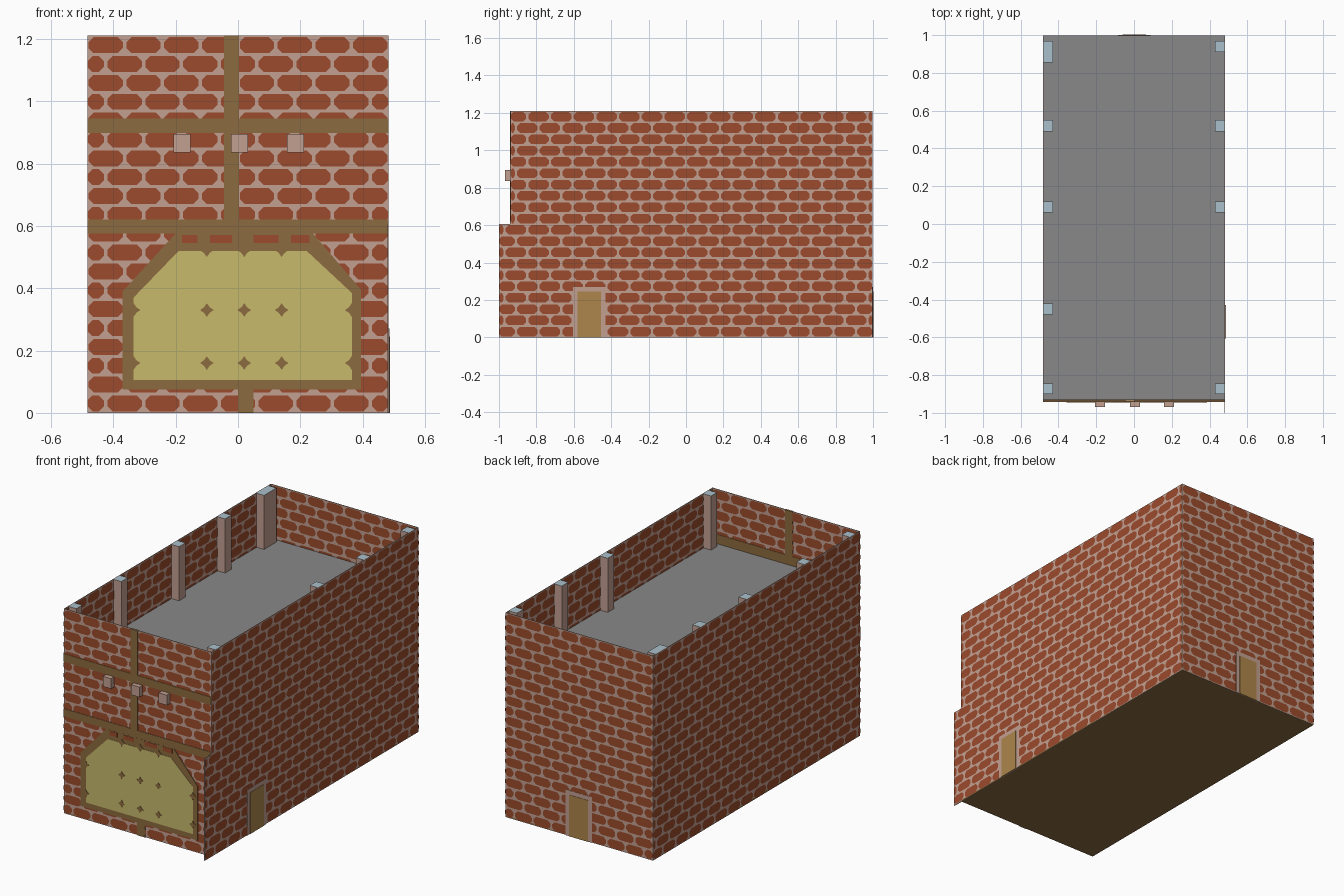
import bpy, bmesh
from mathutils import Vector

if "Cube" in bpy.data.objects:
    bpy.data.objects.remove(bpy.data.objects["Cube"])


def material(name, rgb):
    m = bpy.data.materials.new(name)
    m.diffuse_color = (*rgb, 1)
    m.use_nodes = True
    m.node_tree.nodes["Principled BSDF"].inputs["Base Color"].default_value = m.diffuse_color
    return m


BRICK = material("red brick", (0.33, 0.07, 0.025))
MORTAR = material("pink mortar", (0.54, 0.35, 0.28))
TIMBER = material("brown timber", (0.26, 0.145, 0.05))
GATE = material("yellow gate", (0.58, 0.49, 0.15))
DOOR = material("ochre door", (0.42, 0.24, 0.07))
ROOF = material("grey roof", (0.25, 0.25, 0.25))
CAP = material("pale blue cap", (0.40, 0.53, 0.60))

H, ROW, PITCH = 1.21, 0.0605, 0.97 / 8
X, BACK, FRONT, FIN, ROOF_Z = 0.483, 0.998, -0.938, -1.0, 0.89


class Side:
    """A vertical plane: u runs along the wall, z is up, off goes outward."""
    def __init__(self, origin, along, normal):
        self.o, self.d, self.n = Vector(origin), Vector(along), Vector(normal)

    def at(self, u, z, off):
        return self.o + self.d * u + self.n * off + Vector((0, 0, z))


front = Side((0, FRONT, 0), (1, 0, 0), (0, -1, 0))
back = Side((0, BACK, 0), (1, 0, 0), (0, 1, 0))
left = Side((-X, 0, 0), (0, 1, 0), (-1, 0, 0))
right = Side((X, 0, 0), (0, 1, 0), (1, 0, 0))


def finish(name, bm, mats):
    me = bpy.data.meshes.new(name)
    bm.to_mesh(me)
    bm.free()
    for m in mats:
        me.materials.append(m)
    ob = bpy.data.objects.new(name, me)
    bpy.context.collection.objects.link(ob)
    return ob


def add_prism(bm, side, pts, o0, o1):
    a = [bm.verts.new(side.at(u, z, o0)) for u, z in pts]
    b = [bm.verts.new(side.at(u, z, o1)) for u, z in pts]
    n = len(pts)
    fs = [bm.faces.new(a), bm.faces.new(b)]
    fs += [bm.faces.new((a[i], a[(i + 1) % n], b[(i + 1) % n], b[i])) for i in range(n)]
    bmesh.ops.recalc_face_normals(bm, faces=fs)


def prism(name, side, pts, o0, o1, mat):
    bm = bmesh.new()
    add_prism(bm, side, pts, o0, o1)
    return finish(name, bm, [mat])


def rect(u0, u1, z0, z1):
    return [(u0, z0), (u1, z0), (u1, z1), (u0, z1)]


def box(name, x0, x1, y0, y1, z0, z1, mat, top=None):
    bm = bmesh.new()
    add_prism(bm, Side((0, 0, 0), (1, 0, 0), (0, 1, 0)), rect(x0, x1, z0, z1), y0, y1)
    bm.normal_update()
    for f in bm.faces:
        f.material_index = int(top is not None and f.normal.z > 0.5)
    return finish(name, bm, [mat] + ([top] if top else []))


def add_bricks(bm, side, row, u0, u1, off, facing):
    """One course of long eight-sided bricks, staggered on odd rows."""
    zc, c = (row + 0.5) * ROW, 0.016
    for k in range(-10, 10):
        mid = (k + 0.5 * (row % 2)) * PITCH
        a, b = max(u0, mid - 0.055), min(u1, mid + 0.055)
        if b - a < 0.02:
            continue
        e, h = min(c, (b - a) / 3), 0.0255
        pts = [(a, zc - h + c), (a + e, zc - h), (b - e, zc - h), (b, zc - h + c),
               (b, zc + h - c), (b - e, zc + h), (a + e, zc + h), (a, zc + h - c)]
        f = bm.faces.new([bm.verts.new(side.at(u, z, off)) for u, z in pts])
        f.normal_update()
        if f.normal.dot(side.n) * facing < 0:
            f.normal_flip()
        f.material_index = 1


def brick_wall(name, side, outline, u0, u1, fin=None):
    bm = bmesh.new()
    add_prism(bm, side, outline, -0.004, 0)
    for row in range(20):
        start = fin if fin is not None and row < 10 else u0
        add_bricks(bm, side, row, start, u1, 0.002, 1)
        if row >= 14:                      # inside of the parapet
            add_bricks(bm, side, row, u0, u1, -0.006, -1)
        elif start != u0:                  # inside of the projecting fin
            add_bricks(bm, side, row, start, u0, -0.006, -1)
    return finish(name, bm, [MORTAR, BRICK])


# Brick walls; the right one has a low fin projecting past the front
brick_wall("front_wall", front, rect(-X, X, 0, H), -X, X)
brick_wall("back_wall", back, rect(-X, X, 0, H), -X, X)
brick_wall("left_wall", left, rect(FRONT, BACK, 0, H), FRONT, BACK)
brick_wall("right_wall", right, [(FIN, 0), (BACK, 0), (BACK, H), (FRONT, H),
                                 (FRONT, 0.605), (FIN, 0.605)], FRONT, BACK, FIN)

# Roof deck and ground slab
box("roof_deck", -X, X, FRONT, BACK, ROOF_Z - 0.02, ROOF_Z, ROOF)
box("ground_slab", -X, X, FRONT, BACK, 0, 0.01, TIMBER)

# Pillars along the side walls, with braces under the roof
for s, spans in ((-1, [(0.855, 0.97), (0.49, 0.55), (0.06, 0.12), (-0.48, -0.42), (-0.9, -0.845)]),
                 (1, [(0.91, 0.97), (0.49, 0.55), (0.06, 0.12), (-0.9, -0.845)])):
    for y0, y1 in spans:
        box("pillar", *sorted((s * 0.428, s * 0.4825)), y0, y1, 0.005, H, MORTAR, CAP)
        prism("roof_brace", Side((0, 0, 0), (s, 0, 0), (0, 1, 0)),
              [(0.43, 0.64), (0.43, 0.72), (0.33, 0.885), (0.26, 0.885)], y1 - 0.06, y1, MORTAR)

# Front timber beams and posts
for name, r in (("upper_beam", rect(-X, X, 0.898, 0.945)),
                ("lower_beam", rect(-X, X, 0.575, 0.62)),
                ("upper_post", rect(-0.045, 0.003, 0.62, H)),
                ("foot_post", rect(0, 0.05, 0, 0.08))):
    prism(name, front, r, 0, 0.004, TIMBER)
for name, r in (("inner_beam", rect(-X, X, 0.88, 0.945)),
                ("inner_post", rect(-0.045, 0.003, 0.88, H))):
    prism(name, front, r, -0.008, -0.004, TIMBER)

# Beam ends sticking out of the front
for x in (-0.18, 0.005, 0.185):
    box("beam_end", x - 0.027, x + 0.027, -0.968, FRONT, 0.835, 0.895, MORTAR)

# Large gate with its chamfered frame
prism("gate_frame", front, [(-0.37, 0.075), (0.395, 0.075), (0.395, 0.395), (0.24, 0.576),
                            (-0.2, 0.576), (-0.37, 0.39)], 0, 0.0045, TIMBER)
prism("gate_panel", front, [(-0.335, 0.105), (0.365, 0.105), (0.365, 0.385), (0.22, 0.52),
                            (-0.19, 0.52), (-0.335, 0.37)], 0, 0.006, GATE)
for u0, u1 in ((-0.18, -0.13), (-0.09, -0.02), (0.05, 0.13), (0.17, 0.23)):
    prism("lintel_brick", front, rect(u0, u1, 0.545, 0.57), 0, 0.006, BRICK)


def stud(u, z):
    r, q = 0.022, 0.009
    prism("gate_stud", front, [(u - r, z), (u - q, z - q), (u, z - r), (u + q, z - q),
                               (u + r, z), (u + q, z + q), (u, z + r), (u - q, z + q)],
          0, 0.008, TIMBER)


for u in (-0.335, -0.1, 0.02, 0.14, 0.365):
    for z in (0.16, 0.33):
        stud(u, z)
for u in (-0.1, 0.02, 0.14):
    stud(u, 0.522)

# Small doors on the right and back, each with a pale surround
for name, side, u0, u1 in (("side", right, -0.58, -0.455), ("back", back, -0.06, 0.063)):
    prism(name + "_door_surround", side, rect(u0 - 0.025, u1 + 0.025, 0, 0.27), 0, 0.003, MORTAR)
    prism(name + "_door", side, rect(u0, u1, 0, 0.245), 0, 0.005, DOOR)
